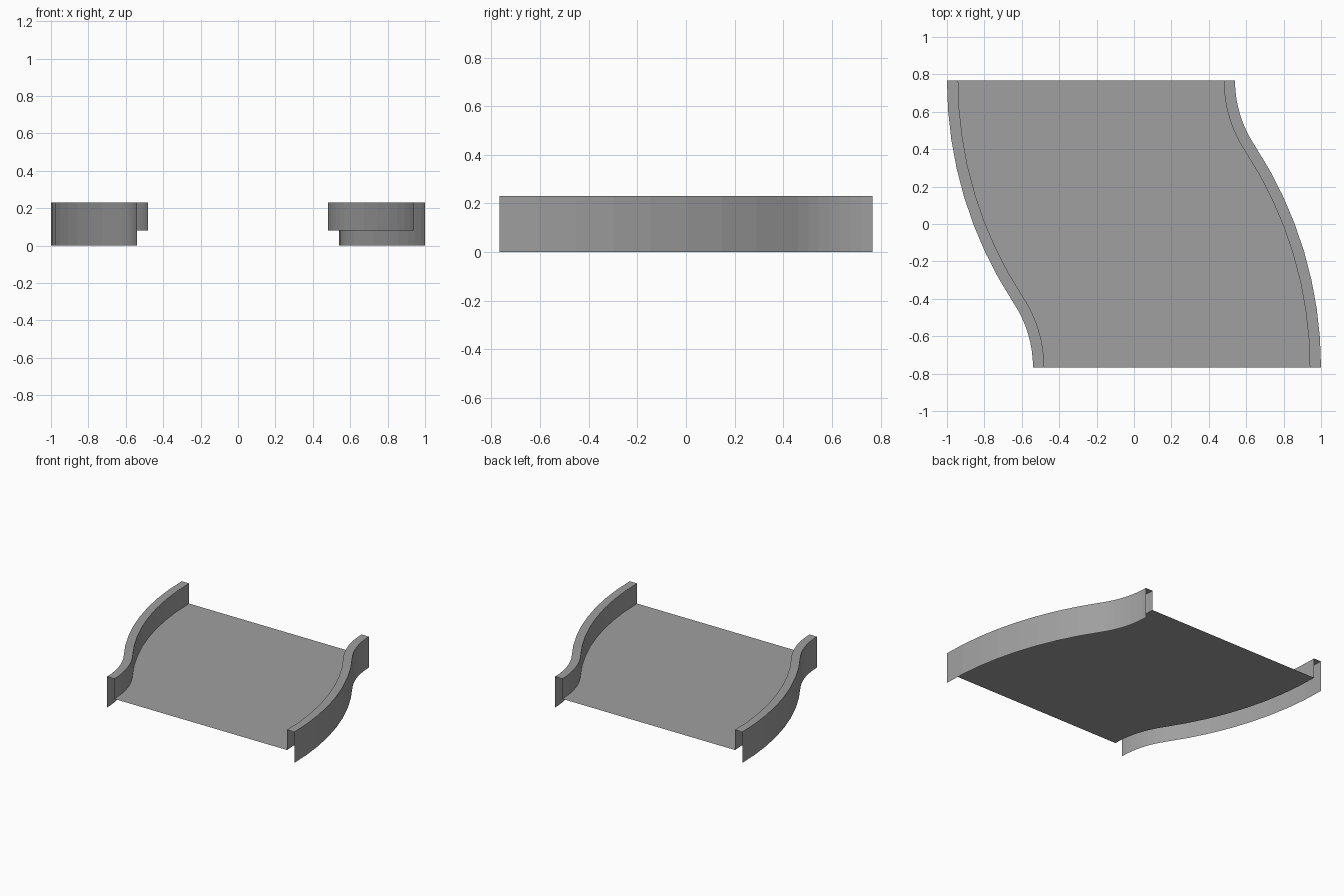
import bpy
import math

cube = bpy.data.objects.get("Cube")
if cube:
    bpy.data.objects.remove(cube, do_unlink=True)

# Overall dimensions
HALF_LENGTH = 0.767
SHIFT = 0.23          # sideways offset of each end
OUTER = 0.77          # half width to the outside of the kerbs
INNER = 0.71          # half width of the deck
DECK_Z = 0.08
TOP_Z = 0.23
STEPS = 8             # segments per bend

# Two equal and opposite bends share one centreline radius
ANGLE = 2 * math.atan(SHIFT / HALF_LENGTH)
RADIUS = HALF_LENGTH / math.sin(ANGLE)

grey = bpy.data.materials.new("plain grey")
grey.use_nodes = True
colour = (0.35, 0.35, 0.35, 1)
grey.diffuse_color = colour
grey.node_tree.nodes["Principled BSDF"].inputs["Base Color"].default_value = colour


def path(offset):
    """Points of the S-bend running parallel to the centreline."""
    cx, cy = SHIFT - RADIUS, -HALF_LENGTH
    points = []
    for i in range(STEPS + 1):
        a = ANGLE * i / STEPS
        r = RADIUS + offset
        points.append((cx + r * math.cos(a), cy + r * math.sin(a)))
    cx += 2 * RADIUS * math.cos(ANGLE)
    cy += 2 * RADIUS * math.sin(ANGLE)
    for i in range(1, STEPS + 1):
        a = ANGLE * (1 - i / STEPS)
        r = RADIUS - offset
        points.append((cx - r * math.cos(a), cy - r * math.sin(a)))
    return points


def sweep(name, profile):
    """Sweep an open (offset, height) profile along the S-bend."""
    verts, faces = [], []
    for offset, z in profile:
        verts += [(x, y, z) for x, y in path(offset)]
    n = 2 * STEPS + 1
    for row in range(len(profile) - 1):
        for i in range(n - 1):
            a = row * n + i
            faces.append((a, a + 1, a + n + 1, a + n))
    mesh = bpy.data.meshes.new(name)
    mesh.from_pydata(verts, [], faces)
    mesh.materials.append(grey)
    obj = bpy.data.objects.new(name, mesh)
    bpy.context.collection.objects.link(obj)
    return obj


# Flat deck sheet
sweep("deck", [(INNER, DECK_Z), (-INNER, DECK_Z)])

# Kerbs: outer skirt, top strip and inner wall, open at the ends and below
kerb = [(OUTER, 0), (OUTER, TOP_Z), (INNER, TOP_Z), (INNER, DECK_Z)]
sweep("right_kerb", kerb)
sweep("left_kerb", [(-w, z) for w, z in reversed(kerb)])
